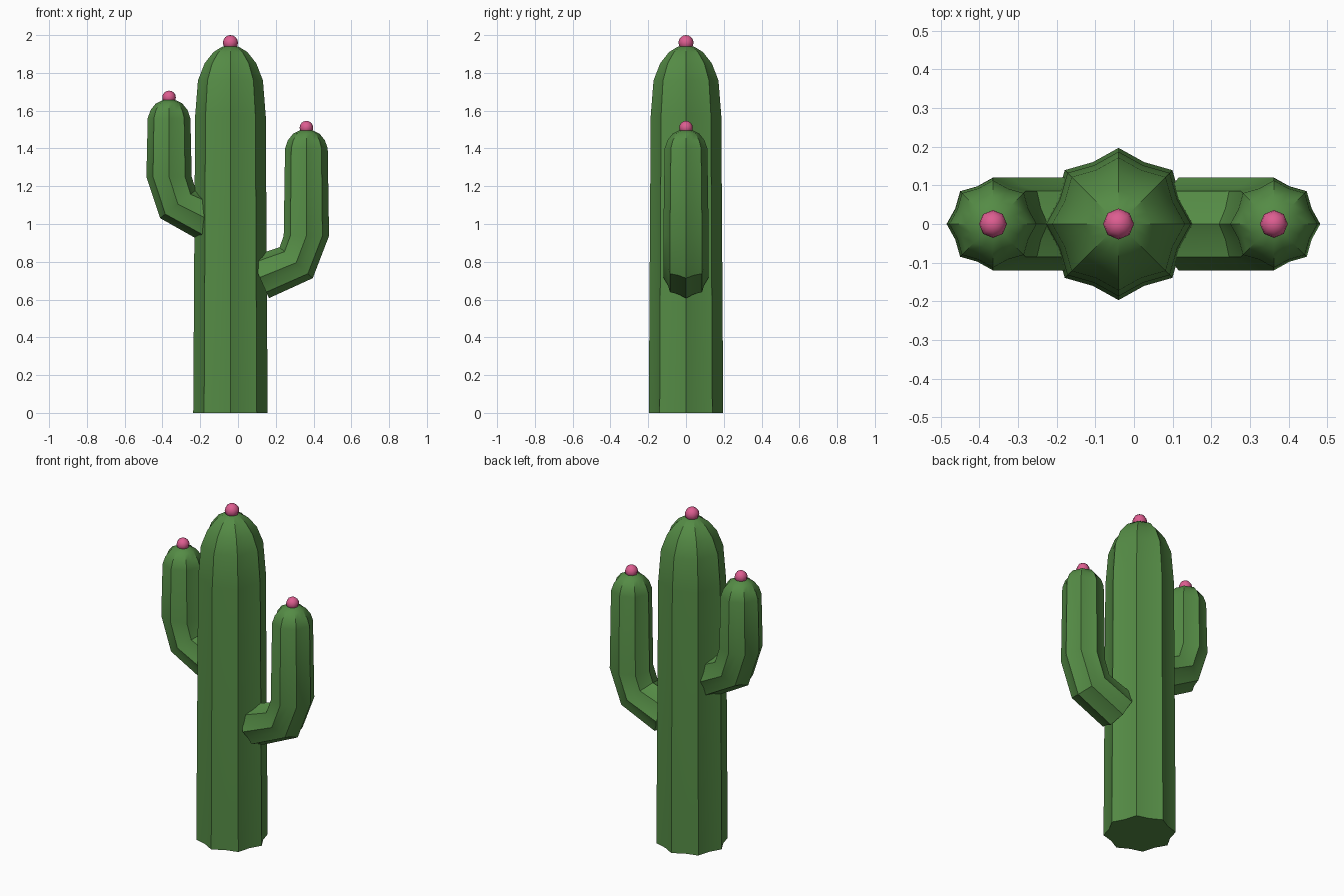
import bpy, bmesh
from math import radians, sin, cos, tau
from mathutils import Vector

cube = bpy.data.objects.get("Cube")
if cube:
    bpy.data.objects.remove(cube, do_unlink=True)


def material(name, rgb):
    m = bpy.data.materials.new(name)
    m.use_nodes = True
    m.diffuse_color = (*rgb, 1)
    m.node_tree.nodes["Principled BSDF"].inputs["Base Color"].default_value = (*rgb, 1)
    return m


GREEN = material("cactus green", (0.09, 0.26, 0.06))
PINK = material("flower pink", (0.72, 0.11, 0.28))
RIBS = 8
VALLEY = 0.88   # valley radius relative to ridge radius


def finish(bm, name, mat, angle):
    bmesh.ops.recalc_face_normals(bm, faces=bm.faces)
    mesh = bpy.data.meshes.new(name)
    bm.to_mesh(mesh)
    bm.free()
    mesh.materials.append(mat)
    mesh.shade_smooth()
    mesh.set_sharp_from_angle(angle=radians(angle))
    obj = bpy.data.objects.new(name, mesh)
    bpy.context.collection.objects.link(obj)
    return obj


def ribbed_stem(name, rings, tip):
    """Skin star-shaped rings (x, z, radius, tilt in degrees) and close at the tip."""
    bm = bmesh.new()
    loops = []
    for x, z, radius, tilt in rings:
        across = Vector((cos(radians(tilt)), 0, sin(radians(tilt))))
        loop = []
        for i in range(RIBS * 2):
            a = tau * i / (RIBS * 2)
            r = radius * (VALLEY if i % 2 else 1)
            offset = across * (r * cos(a)) + Vector((0, r * sin(a), 0))
            loop.append(bm.verts.new(Vector((x, 0, z)) + offset))
        loops.append(loop)
    n = RIBS * 2
    for low, high in zip(loops, loops[1:]):
        for i in range(n):
            j = (i + 1) % n
            bm.faces.new((low[i], low[j], high[j], high[i]))
    bm.faces.new(loops[0][::-1])
    top = bm.verts.new((tip[0], 0, tip[1]))
    for i in range(n):
        bm.faces.new((loops[-1][i], loops[-1][(i + 1) % n], top))
    return finish(bm, name, GREEN, 30)


def flower_bud(name, x, z, radius):
    bm = bmesh.new()
    bmesh.ops.create_uvsphere(bm, u_segments=8, v_segments=8, radius=radius)
    bmesh.ops.translate(bm, verts=bm.verts, vec=(x, 0, z))
    finish(bm, name, PINK, 60)


def arm(name, side, path, top):
    """Bent arm; path holds (x, z, tilt) for the side, dome follows below the top."""
    rings = [(side * x, z, 0.12, -side * tilt) for x, z, tilt in path]
    x = path[-1][0]
    for radius, drop in ((0.113, 0.10), (0.098, 0.057), (0.07, 0.022), (0.036, 0.005)):
        rings.append((side * x, top - drop, radius, 0))
    ribbed_stem(name, rings, (side * x, top))
    flower_bud(name + "_bud", side * x, top + 0.01, 0.036)


# Trunk with its rounded crown
TRUNK_X = -0.04
profile = ((0, 0.197), (1.57, 0.187), (1.76, 0.172), (1.85, 0.137),
           (1.91, 0.09), (1.938, 0.045))
ribbed_stem("trunk", [(TRUNK_X, z, r, 0) for z, r in profile], (TRUNK_X, 1.945))
flower_bud("trunk_bud", TRUNK_X, 1.96, 0.04)

# Arms: root inside the trunk, elbow, upright start
arm("left_arm", 1, ((0.115, 0.717, 66), (0.308, 0.795, 43), (0.362, 0.937, 0)), 1.5)
arm("right_arm", -1, ((0.14, 1.015, 62), (0.318, 1.105, 38), (0.365, 1.25, 0)), 1.66)
